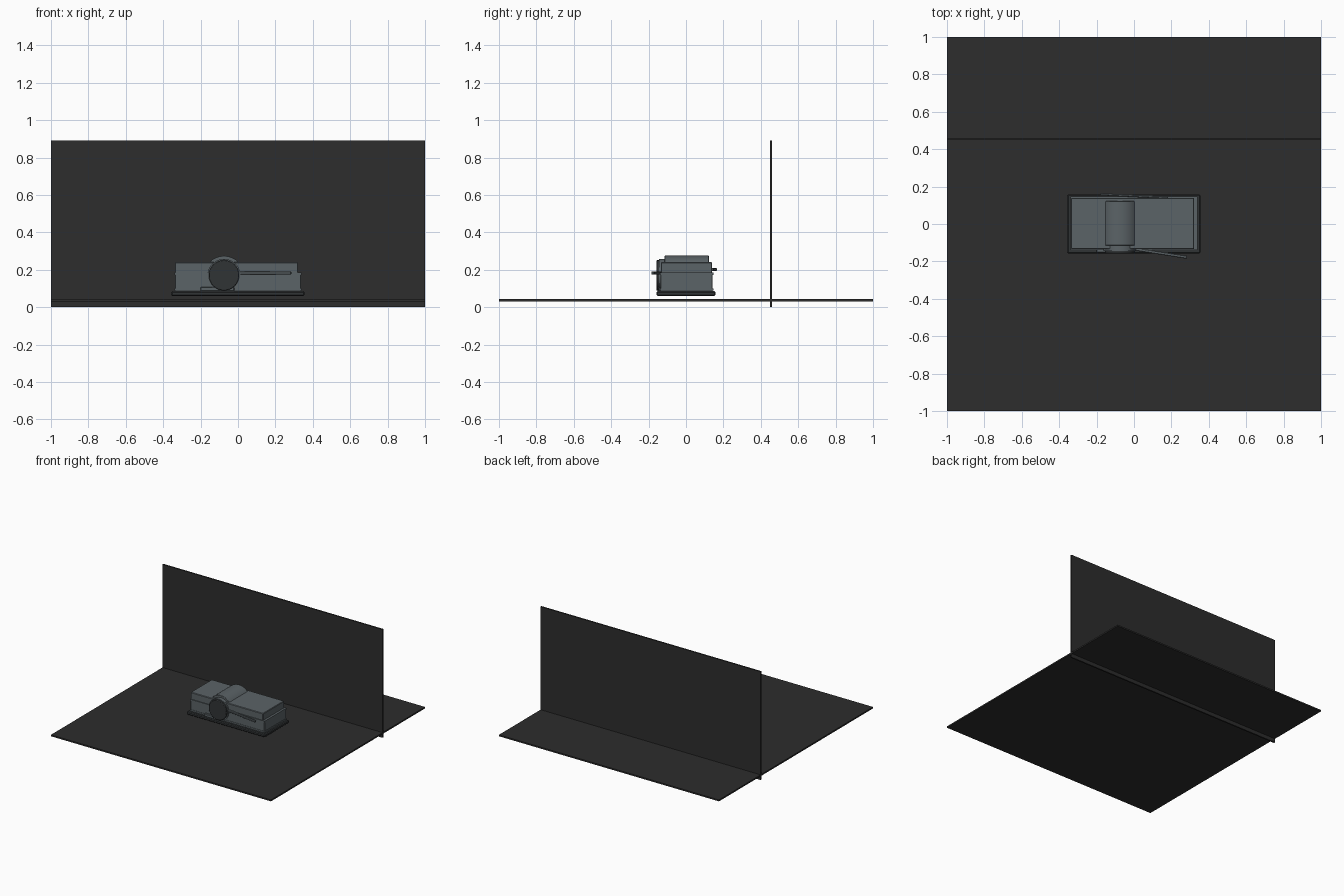
import bpy, math
from mathutils import Matrix

if "Cube" in bpy.data.objects:
    bpy.data.objects.remove(bpy.data.objects["Cube"])


def material(name, rgb):
    m = bpy.data.materials.new(name)
    m.diffuse_color = (*rgb, 1)
    m.use_nodes = True
    m.node_tree.nodes["Principled BSDF"].inputs["Base Color"].default_value = m.diffuse_color
    return m


BACKDROP = material("charcoal", (0.026, 0.026, 0.026))
STEEL = material("blue_grey_metal", (0.105, 0.125, 0.135))
DARK = material("dark_grey_metal", (0.030, 0.034, 0.036))


def finish(ob, name, mat, bevel=0, segments=1):
    ob.name = name
    ob.data.materials.append(mat)
    if bevel:
        b = ob.modifiers.new("edge", 'BEVEL')
        b.width, b.segments = bevel, segments
        b.limit_method = 'ANGLE'
    return ob


def box(name, mat, x, y, z, bevel=0):
    """Box from (min, max) pairs on each axis."""
    bpy.ops.mesh.primitive_cube_add(size=1)
    ob = bpy.context.object
    size = [b - a for a, b in (x, y, z)]
    centre = [(a + b) / 2 for a, b in (x, y, z)]
    ob.data.transform(Matrix.Translation(centre) @ Matrix.Diagonal((*size, 1)))
    return finish(ob, name, mat, bevel)


def drum(name, mat, x, z, radius, y, bevel=0):
    """Cylinder lying along y."""
    bpy.ops.mesh.primitive_cylinder_add(vertices=48, radius=radius, depth=y[1] - y[0],
                                        location=(x, sum(y) / 2, z),
                                        rotation=(math.pi / 2, 0, 0))
    ob = finish(bpy.context.object, name, mat)
    bpy.ops.object.shade_smooth_by_angle(angle=math.radians(35))
    if bevel:
        b = ob.modifiers.new("edge", 'BEVEL')
        b.width, b.segments = bevel, 2
    return ob


def lever(name, mat, start, end, z, thick):
    """Flat bar between two plan points."""
    dx, dy = end[0] - start[0], end[1] - start[1]
    length = math.hypot(dx, dy)
    ob = box(name, mat, (0, length), (-thick / 2, thick / 2), z, 0.003)
    ob.location = (*start, 0)
    ob.rotation_euler.z = math.atan2(dy, dx)
    return ob


# Floor sheet and upright back sheet
box("floor_sheet", BACKDROP, (-1, 1), (-1, 1), (0.031, 0.043))
box("back_sheet", BACKDROP, (-1, 1), (0.448, 0.460), (0, 0.89))

# Base tray
box("base_plate", DARK, (-0.357, 0.355), (-0.158, 0.158), (0.06, 0.085), 0.006)

# Body: lower case, upper left block, slightly shorter upper right block
box("lower_case", STEEL, (-0.337, 0.337), (-0.137, 0.143), (0.083, 0.183), 0.004)
box("upper_left_block", STEEL, (-0.337, -0.07), (-0.134, 0.14), (0.18, 0.24), 0.004)
box("upper_right_block", STEEL, (-0.08, 0.322), (-0.134, 0.14), (0.18, 0.24), 0.004)

# Seam strips around the lower case
for i, z in enumerate((0.088, 0.172)):
    box(f"seam_strip_{i + 1}", STEEL, (-0.339, 0.34), (-0.14, 0.146), (z, z + 0.012))

# Central drum with its front dial
drum("drum", STEEL, -0.075, 0.170, 0.105, (-0.115, 0.122), 0.003)
drum("dial_collar", STEEL, -0.075, 0.170, 0.088, (-0.145, -0.11))
drum("dial", DARK, -0.075, 0.170, 0.081, (-0.158, -0.14), 0.004)

# Front catch with a raised step
box("front_catch", STEEL, (-0.20, -0.10), (-0.152, -0.13), (0.085, 0.108), 0.003)
box("front_catch_step", STEEL, (-0.13, -0.02), (-0.146, -0.13), (0.085, 0.115), 0.003)

# Angled levers on the front and back
lever("front_lever", STEEL, (-0.01, -0.132), (0.284, -0.178), (0.174, 0.190), 0.016)
lever("back_lever", STEEL, (0.18, 0.141), (-0.18, 0.159), (0.192, 0.210), 0.012)
